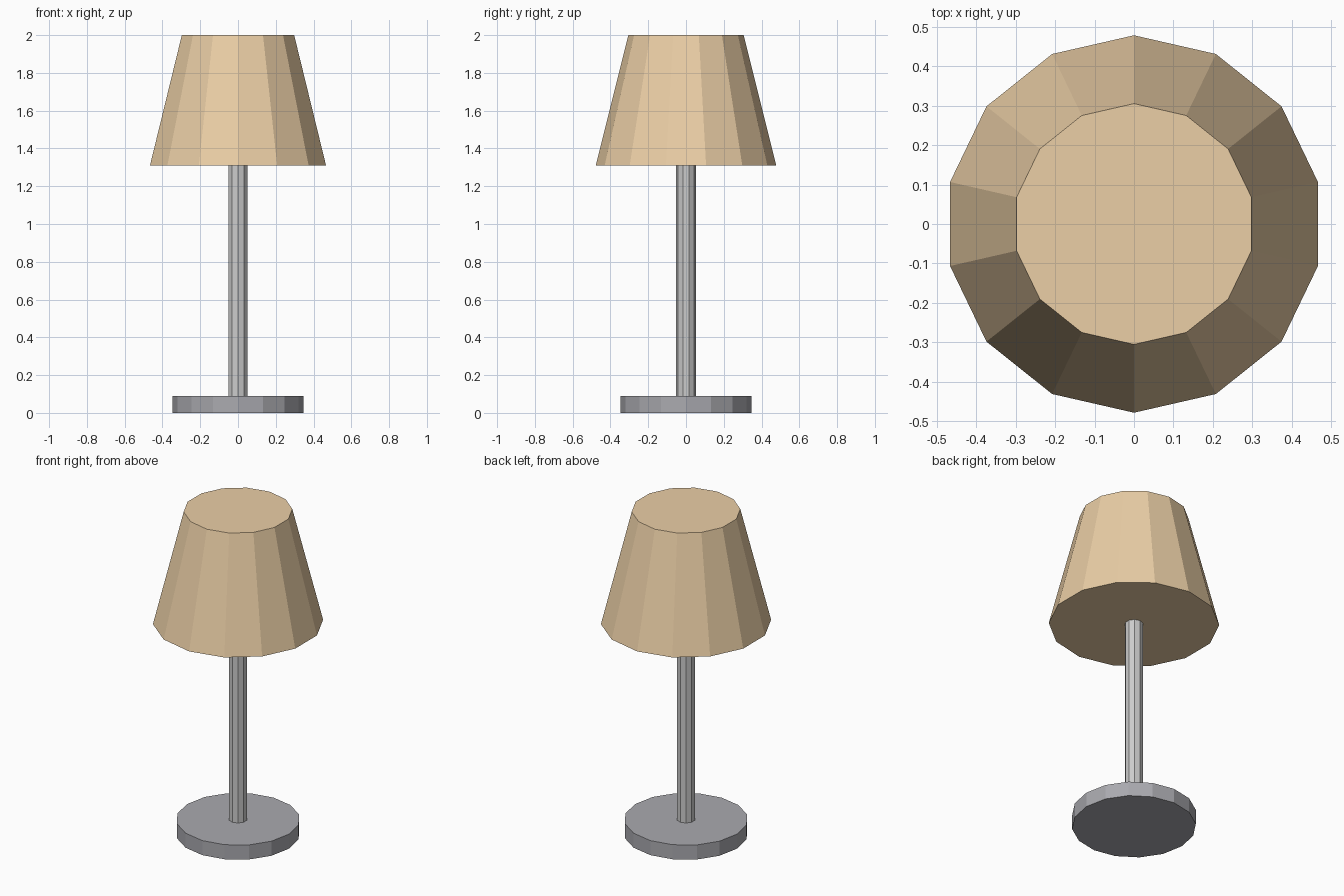
import bpy

if "Cube" in bpy.data.objects:
    bpy.data.objects.remove(bpy.data.objects["Cube"])


def material(name, color):
    mat = bpy.data.materials.new(name)
    mat.diffuse_color = color
    mat.use_nodes = True
    mat.node_tree.nodes["Principled BSDF"].inputs["Base Color"].default_value = mat.diffuse_color
    return mat


def frustum(name, sides, r_bottom, r_top, z0, z1, mat=None):
    bpy.ops.mesh.primitive_cone_add(vertices=sides, radius1=r_bottom, radius2=r_top,
                                    depth=z1 - z0, location=(0, 0, (z0 + z1) / 2))
    obj = bpy.context.object
    obj.name = name
    if mat:
        obj.data.materials.append(mat)
    return obj


metal = material("grey_metal", (0.40, 0.40, 0.43, 1))
pole_metal = material("light_metal", (0.55, 0.55, 0.57, 1))
fabric = material("tan_fabric", (0.83, 0.62, 0.38, 1))

# Round foot
frustum("base", 16, 0.348, 0.348, 0.0, 0.09, metal)
# Thin upright
frustum("pole", 10, 0.052, 0.052, 0.09, 1.31, pole_metal)
# Tapered closed shade
frustum("lampshade", 14, 0.478, 0.305, 1.31, 2.0, fabric)
